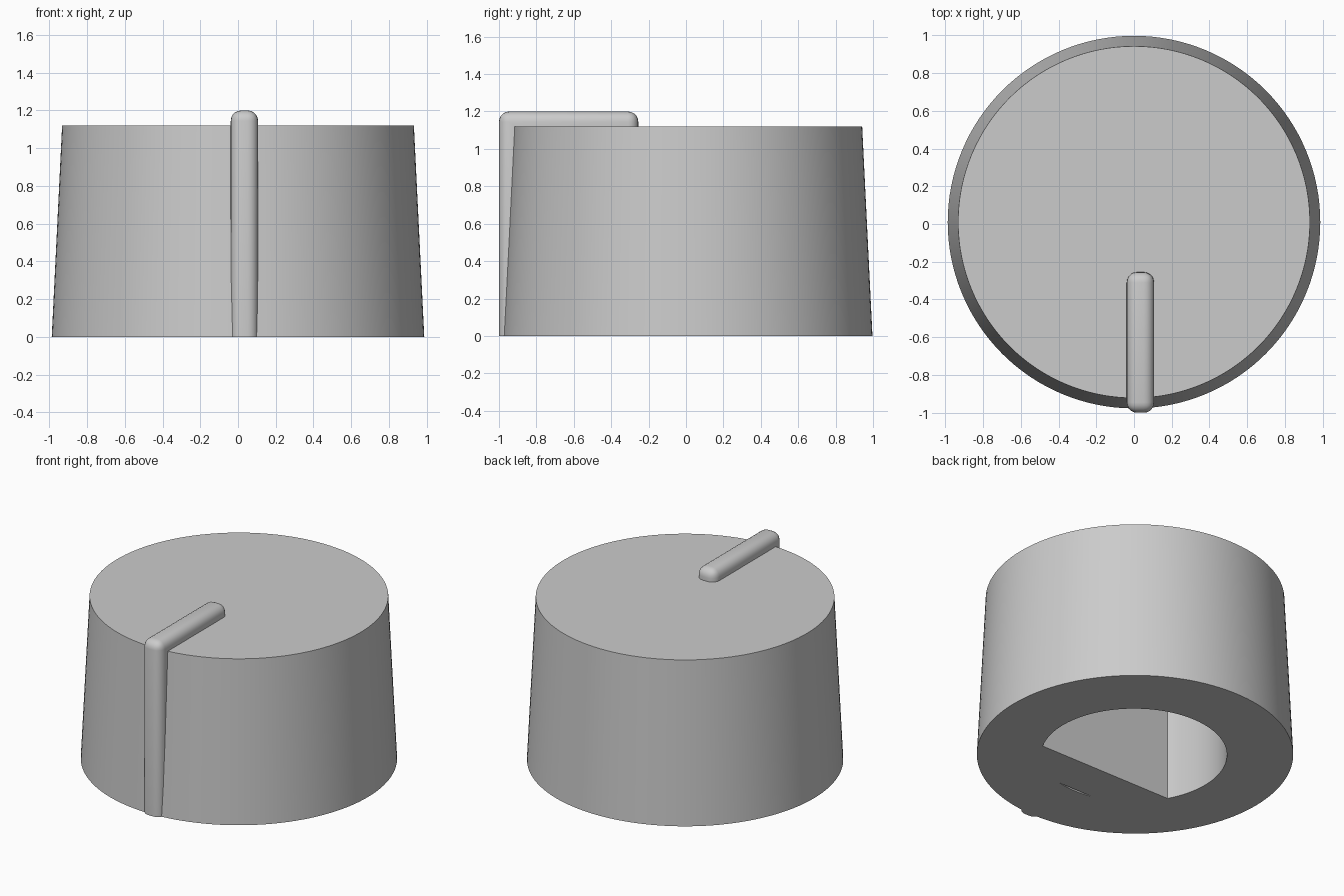
import bpy, bmesh, math

if "Cube" in bpy.data.objects:
    bpy.data.objects.remove(bpy.data.objects["Cube"], do_unlink=True)

grey = bpy.data.materials.new("plain_grey")
grey.use_nodes = True
colour = (0.6, 0.6, 0.6, 1)
grey.diffuse_color = colour
grey.node_tree.nodes["Principled BSDF"].inputs["Base Color"].default_value = colour

CENTRE_Y = 0.01
HEIGHT = 1.12


def add_object(name, bm):
    bmesh.ops.recalc_face_normals(bm, faces=bm.faces)
    mesh = bpy.data.meshes.new(name)
    bm.to_mesh(mesh)
    bm.free()
    mesh.materials.append(grey)
    obj = bpy.data.objects.new(name, mesh)
    bpy.context.collection.objects.link(obj)
    return obj


def combine(target, helper, operation):
    """Apply a boolean and discard the helper."""
    helper.hide_render = True
    bpy.context.view_layer.objects.active = target
    mod = target.modifiers.new(operation.title(), 'BOOLEAN')
    mod.operation, mod.object, mod.solver = operation, helper, 'EXACT'
    bpy.ops.object.modifier_apply(modifier=mod.name)
    bpy.data.objects.remove(helper, do_unlink=True)


def circle_segment(name, radius, start, end, bottom, top, steps):
    """Prism whose outline is an arc closed by its chord."""
    bm = bmesh.new()
    angles = [start + (end - start) * i / steps for i in range(steps + 1)]
    outline = [bm.verts.new((radius * math.cos(a), radius * math.sin(a), bottom))
               for a in angles]
    face = bm.faces.new(outline)
    result = bmesh.ops.extrude_face_region(bm, geom=[face])
    moved = [v for v in result["geom"] if isinstance(v, bmesh.types.BMVert)]
    bmesh.ops.translate(bm, verts=moved, vec=(0, 0, top - bottom))
    return add_object(name, bm)


# Tapered round body
bm = bmesh.new()
bmesh.ops.create_cone(bm, cap_ends=True, segments=128,
                      radius1=0.987, radius2=0.932, depth=HEIGHT)
bmesh.ops.translate(bm, verts=bm.verts, vec=(0, CENTRE_Y, HEIGHT / 2))
knob = add_object("knob", bm)

# Rounded pointer running over the top and down the front, flat at the foot
bm = bmesh.new()
bmesh.ops.create_cube(bm, size=1)
bmesh.ops.scale(bm, verts=bm.verts, vec=(0.145, 0.745, 1.2))
bmesh.ops.translate(bm, verts=bm.verts, vec=(0.034, -0.6275, 0.6))
rounded = [e for e in bm.edges if max(v.co.z for v in e.verts) > 0.1]
bmesh.ops.bevel(bm, geom=rounded, offset=0.055, segments=5, profile=0.5,
                affect='EDGES')
combine(knob, add_object("pointer", bm), 'UNION')

# D-shaped shaft socket and the thin slit in front of its flat
RADIUS = 0.58
flat = math.asin(0.28 / RADIUS)
slit = math.radians(13)
front = -math.pi / 2
for name, start, end, steps in (
        ("socket_cutter", -flat, math.pi + flat, 64),
        ("slit_cutter", front - slit, front + slit, 8)):
    combine(knob, circle_segment(name, RADIUS, start, end, -0.1, 0.9, steps),
            'DIFFERENCE')

# Smooth sides with crisp edges
bpy.ops.object.select_all(action='DESELECT')
knob.select_set(True)
bpy.context.view_layer.objects.active = knob
bpy.ops.object.shade_smooth_by_angle(angle=math.radians(30))
